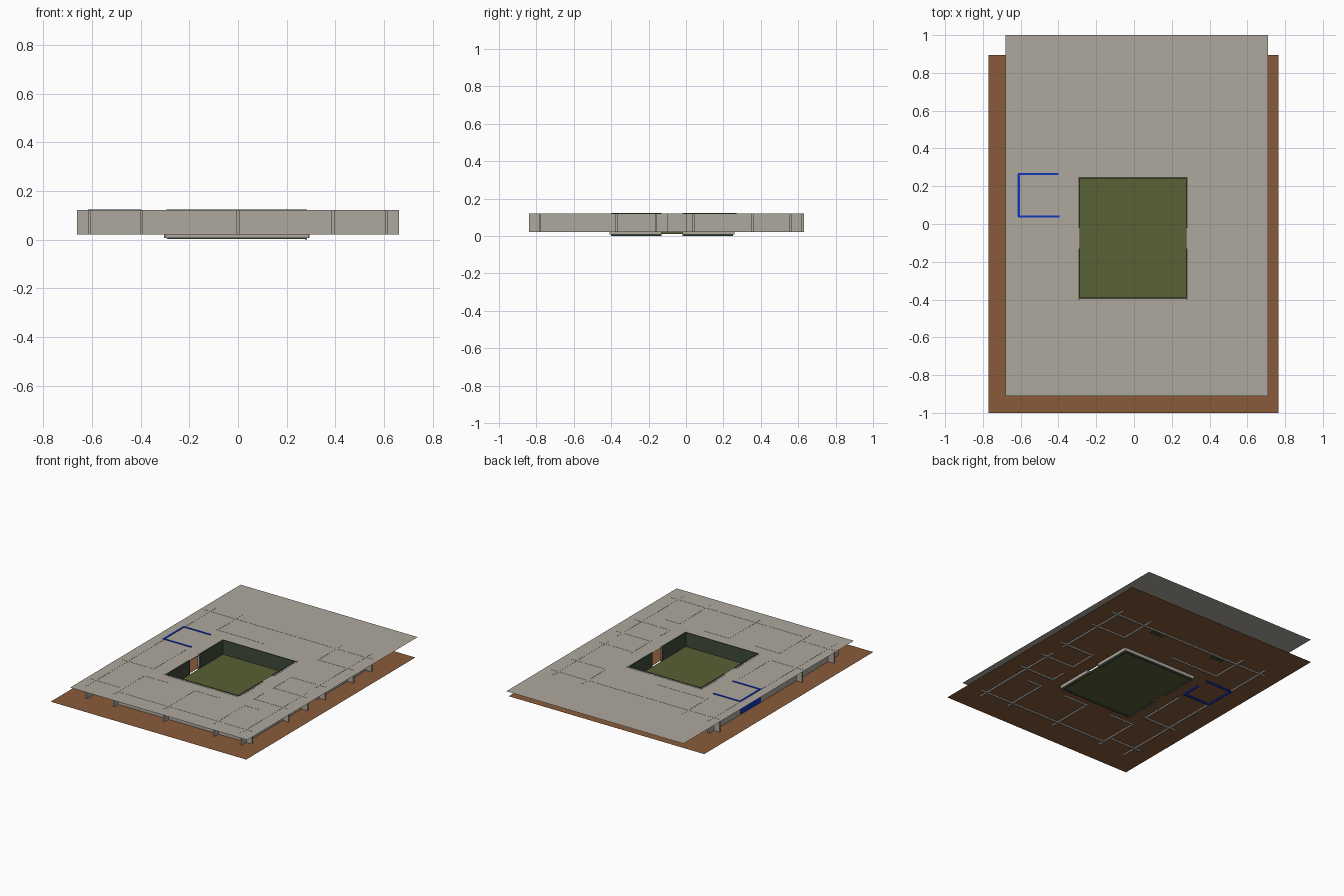
import bpy

if "Cube" in bpy.data.objects:
    bpy.data.objects.remove(bpy.data.objects["Cube"])

def material(name, rgb):
    m = bpy.data.materials.new(name)
    m.diffuse_color = (*rgb, 1)
    m.use_nodes = True
    m.node_tree.nodes["Principled BSDF"].inputs["Base Color"].default_value = m.diffuse_color
    return m

PLASTER = material("warm grey plaster", (0.42, 0.39, 0.34))
WOOD = material("brown floor", (0.25, 0.105, 0.042))
GRASS = material("olive grass", (0.10, 0.115, 0.035))
HEDGE = material("dark green panel", (0.05, 0.068, 0.04))
BLUE = material("blue wall", (0.006, 0.035, 0.52))

def mesh(name, verts, faces, mat):
    me = bpy.data.meshes.new(name)
    me.from_pydata(verts, [], faces)
    me.materials.append(mat)
    ob = bpy.data.objects.new(name, me)
    bpy.context.collection.objects.link(ob)
    return ob

def box(name, x0, x1, y0, y1, z0, z1, mat):
    v = [(x, y, z) for z in (z0, z1) for x, y in ((x0, y0), (x1, y0), (x1, y1), (x0, y1))]
    f = [(3, 2, 1, 0), (4, 5, 6, 7), (0, 1, 5, 4), (1, 2, 6, 5), (2, 3, 7, 6), (3, 0, 4, 7)]
    return mesh(name, v, f, mat)

Z0, Z1, T = 0.021, 0.121, 0.006   # wall bottom, top and half thickness

def wall_x(name, y, x0, x1, mat=PLASTER, z0=Z0, z1=Z1, t=T):
    return box(name, x0, x1, y - t, y + t, z0, z1, mat)

def wall_y(name, x, y0, y1, mat=PLASTER, z0=Z0, z1=Z1, t=T):
    return box(name, x - t, x + t, y0, y1, z0, z1, mat)

# Sheet with a rectangular opening for the courtyard
def sheet(name, outer, hole, z, mat):
    def ring(r):
        x0, x1, y0, y1 = r
        return [(x0, y0, z), (x1, y0, z), (x1, y1, z), (x0, y1, z)]
    faces = [(i, (i + 1) % 4, 4 + (i + 1) % 4, 4 + i) for i in range(4)]
    return mesh(name, ring(outer) + ring(hole), faces, mat)

YARD = (-0.285, 0.275, -0.39, 0.24)
sheet("floor", (-0.77, 0.765, -1.0, 0.895), YARD, 0.03, WOOD)
sheet("roof", (-0.68, 0.71, -0.91, 1.0), YARD, 0.12, PLASTER)

# Courtyard lawn, with green panels inside grey walls, open at both side doorways
box("courtyard_lawn", *YARD, 0.012, 0.022, GRASS)
for i, (y0, y1) in enumerate(((-0.40, -0.13), (-0.02, 0.25))):
    wall_y(f"courtyard_left_wall_{i}", -0.298, y0, y1, z0=0.008, t=0.005)
    wall_y(f"courtyard_left_panel_{i}", -0.289, y0, y1, HEDGE, 0.005, 0.123, 0.004)
    wall_y(f"courtyard_right_wall_{i}", 0.288, y0, y1, z0=0.008, t=0.005)
    wall_y(f"courtyard_right_panel_{i}", 0.279, y0, y1, HEDGE, 0.0, 0.123, 0.004)
for side, y, d in (("front", -0.394, -0.009), ("back", 0.244, 0.009)):
    wall_x(f"courtyard_{side}_panel", y, -0.29, 0.28, HEDGE, 0.003, 0.123, 0.004)
    wall_x(f"courtyard_{side}_wall", y + d, -0.30, 0.29, z0=0.008, t=0.005)

# Outer walls
wall_x("front_wall", -0.78, -0.40, 0.66)
wall_x("front_left_wall", -0.72, -0.66, -0.39)
wall_x("back_wall", 0.56, -0.66, 0.66)
wall_y("left_front_wall", -0.61, -0.83, 0.04)
wall_y("left_back_wall", -0.61, 0.27, 0.62)
wall_y("right_front_wall", 0.61, -0.84, -0.10)
wall_y("right_back_wall", 0.61, 0.0, 0.62)

# Partitions running front to back: x, y start, y end
for i, (x, y0, y1) in enumerate([
        (-0.395, -0.83, -0.48), (0.0, -0.83, -0.48), (0.39, -0.83, -0.48),
        (-0.405, -0.37, -0.02), (-0.41, 0.35, 0.63),
        (0.385, -0.38, -0.26), (0.39, -0.17, 0.06), (0.38, 0.35, 0.63)]):
    wall_y(f"long_partition_{i}", x, y0, y1)

# Partitions running side to side: y, x start, x end
for i, (y, x0, x1) in enumerate([
        (-0.485, -0.40, -0.20), (-0.485, 0.0, 0.19), (-0.485, 0.39, 0.50),
        (-0.365, -0.66, -0.40), (0.355, -0.42, -0.03),
        (-0.37, 0.385, 0.66), (-0.16, 0.385, 0.66),
        (0.04, 0.385, 0.66), (0.355, 0.375, 0.66)]):
    wall_x(f"cross_partition_{i}", y, x0, x1)

# Blue room with a doorway on its inner side
wall_x("blue_room_front", 0.04, -0.615, -0.395, BLUE, z1=0.124)
wall_x("blue_room_back", 0.265, -0.615, -0.40, BLUE, z1=0.124)
wall_y("blue_room_outer", -0.61, 0.04, 0.265, BLUE, z1=0.124)
wall_y("blue_room_inner", -0.40, 0.04, 0.18, BLUE, z1=0.119)

# Small dark mats at the back
for i, x in enumerate((-0.27, 0.24)):
    box(f"back_mat_{i}", x - 0.05, x + 0.05, 0.51, 0.55, 0.027, 0.033, HEDGE)
